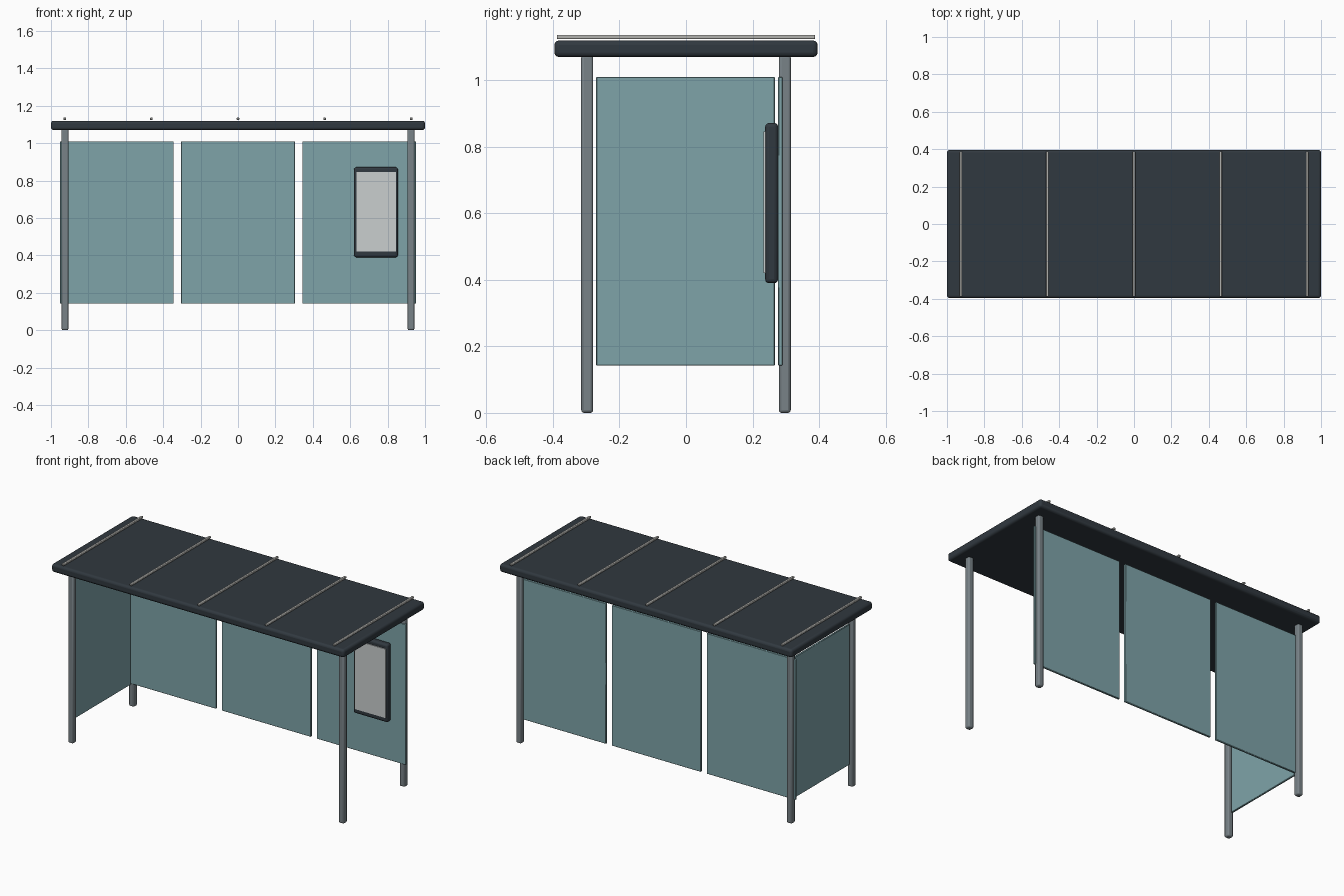
import bpy

if "Cube" in bpy.data.objects:
    bpy.data.objects.remove(bpy.data.objects["Cube"])


def material(name, rgb):
    m = bpy.data.materials.new(name)
    m.diffuse_color = (*rgb, 1)
    m.use_nodes = True
    m.node_tree.nodes["Principled BSDF"].inputs["Base Color"].default_value = m.diffuse_color
    return m


DARK = material("dark_metal", (0.030, 0.040, 0.050))
STEEL = material("grey_steel", (0.190, 0.225, 0.245))
GLASS = material("tinted_glass", (0.210, 0.370, 0.395))
PANEL = material("pale_panel", (0.590, 0.620, 0.620))
RIB = material("light_rib", (0.450, 0.450, 0.430))


def box(name, lo, hi, mat, bevel=0.0, segments=2):
    """Box between two corners, with optional rounded edges."""
    bpy.ops.mesh.primitive_cube_add(
        size=1, location=[(a + b) / 2 for a, b in zip(lo, hi)])
    ob = bpy.context.object
    ob.name = name
    ob.scale = [b - a for a, b in zip(lo, hi)]
    bpy.ops.object.transform_apply(location=False, rotation=False, scale=True)
    ob.data.materials.append(mat)
    if bevel:
        mod = ob.modifiers.new("rounded_edges", 'BEVEL')
        mod.width = bevel
        mod.segments = segments
        bpy.ops.object.shade_smooth_by_angle()
    return ob


# Roof slab
box("roof", (-1, -0.396, 1.07), (1, 0.396, 1.12), DARK, 0.014, 3)

# Thin ribs across the roof
for i in range(5):
    x = -0.926 + i * 0.463
    box(f"roof_rib_{i + 1}", (x - 0.007, -0.388, 1.124),
        (x + 0.007, 0.388, 1.137), RIB, 0.003)

# Corner posts
for side, x in (("left", -0.925), ("right", 0.925)):
    for end, y in (("front", -0.297), ("back", 0.297)):
        box(f"{end}_{side}_post", (x - 0.018, y - 0.018, 0.003),
            (x + 0.018, y + 0.018, 1.08), STEEL, 0.008)
        bpy.context.object.location.z -= 0.003

# Back wall glass, three panes
for i in range(3):
    x = (i - 1) * 0.648
    box(f"back_glass_{i + 1}", (x - 0.304, 0.277, 0.142),
        (x + 0.304, 0.290, 1.01), GLASS, 0.002, 1)

# Glass on the closed end
box("end_glass", (-0.931, -0.27, 0.142), (-0.919, 0.267, 1.01), GLASS, 0.002, 1)

# Notice board on the back wall
box("notice_frame", (0.62, 0.238, 0.39), (0.855, 0.277, 0.872), DARK, 0.012, 3)
box("notice_panel", (0.634, 0.233, 0.420), (0.846, 0.242, 0.846), PANEL)
